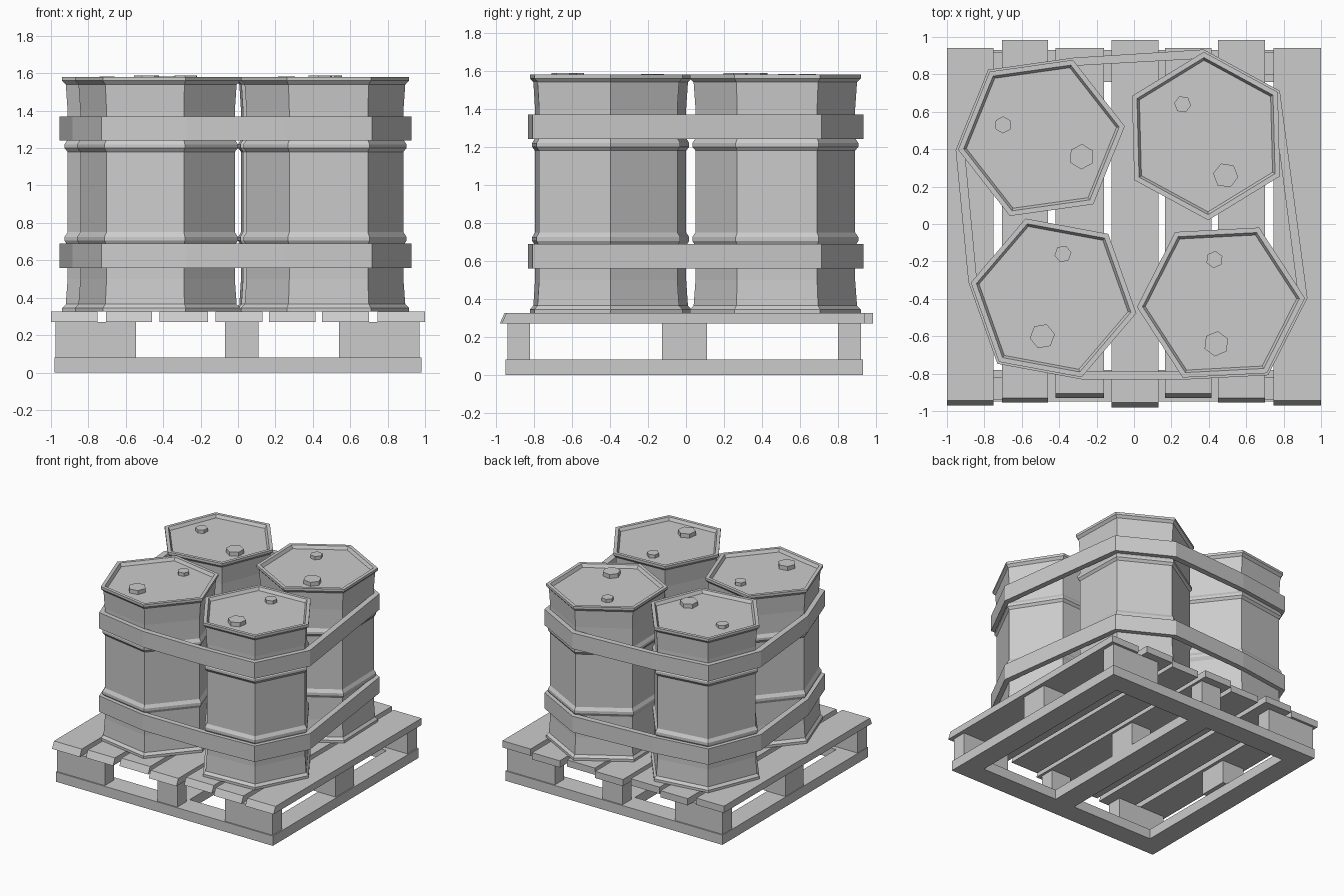
import bpy, bmesh, math
from mathutils import Vector, geometry

cube = bpy.data.objects.get("Cube")
if cube:
    bpy.data.objects.remove(cube, do_unlink=True)


def finish(bm, name):
    bmesh.ops.recalc_face_normals(bm, faces=bm.faces)
    mesh = bpy.data.meshes.new(name)
    bm.to_mesh(mesh)
    bm.free()
    obj = bpy.data.objects.new(name, mesh)
    bpy.context.collection.objects.link(obj)
    return obj


def box(name, x0, x1, y0, y1, z0, z1, front_inset=0):
    bm = bmesh.new()
    bmesh.ops.create_cube(bm, size=1)
    for v in bm.verts:
        right, back, top = (c > 0 for c in v.co)
        v.co = (x1 if right else x0, y1 if back else y0, z1 if top else z0)
        if top and not back:
            v.co.y += front_inset
    return finish(bm, name)


def hexagon(cx, cy, radius, degrees):
    return [Vector((cx + radius * math.cos(math.radians(degrees + 60 * i)),
                    cy + radius * math.sin(math.radians(degrees + 60 * i))))
            for i in range(6)]


def loft(bm, rings, closed=False):
    """Bridge (points, height) rings; cap the ends or join last to first."""
    loops = [[bm.verts.new((p.x, p.y, z)) for p in pts] for pts, z in rings]
    pairs = list(zip(loops, loops[1:]))
    if closed:
        pairs.append((loops[-1], loops[0]))
    for a, b in pairs:
        for i in range(len(a)):
            j = (i + 1) % len(a)
            bm.faces.new((a[i], a[j], b[j], b[i]))
    if not closed:
        bm.faces.new(loops[0][::-1])
        bm.faces.new(loops[-1])


# Pallet base frame and centre runner
SIDE, FRONT, BACK, BASE, DECK = 0.98, -0.95, 0.93, 0.08, 0.27
for name, y0, y1 in (("front", FRONT, FRONT + 0.17), ("back", BACK - 0.17, BACK)):
    box(f"{name}_base_board", -SIDE, SIDE, y0, y1, 0, BASE)
for name, x0, x1 in (("right", -SIDE, -0.81), ("centre", -0.07, 0.11), ("left", 0.81, SIDE)):
    box(f"{name}_base_runner", x0, x1, FRONT + 0.17, BACK - 0.17, 0, BASE)

# Pallet spacer blocks
for row, y0, y1, width in (("front", -0.94, -0.82, 0.43),
                           ("middle", -0.125, 0.11, 0.2),
                           ("back", 0.8, 0.92, 0.43)):
    box(f"{row}_right_block", -0.975, -0.975 + width, y0, y1, BASE, DECK)
    box(f"{row}_centre_block", -0.07, 0.11, y0, y1, BASE, DECK)
    box(f"{row}_left_block", 0.97 - width, 0.97, y0, y1, BASE, DECK)

# Pallet deck slats, staggered in length
SLATS = ((-1.0, -0.75, -0.97, 0.94), (-0.705, -0.46, -0.955, 0.985),
         (-0.42, -0.16, -0.93, 0.94), (-0.12, 0.13, -0.98, 0.985),
         (0.165, 0.415, -0.93, 0.94), (0.45, 0.7, -0.955, 0.985),
         (0.745, 1.0, -0.97, 0.94))
for i, (x0, x1, y0, y1) in enumerate(SLATS):
    box(f"deck_slat_{i + 1}", x0, x1, y0, y1, DECK, 0.325, 0.025)

# Six-sided drums: centre, rotation, small bung and large bung
DRUMS = (
    ("back_right", -0.495, 0.46, 8, (-0.70, 0.53), (-0.28, 0.36)),
    ("back_left", 0.385, 0.47, 31.5, (0.26, 0.64), (0.49, 0.26)),
    ("front_right", -0.43, -0.395, -10.5, (-0.38, -0.16), (-0.49, -0.60)),
    ("front_left", 0.465, -0.42, 3, (0.43, -0.19), (0.44, -0.64)),
)
PROFILE = ((0.45, 0.325), (0.45, 0.345), (0.43, 0.365), (0.42, 0.5),
           (0.42, 0.68), (0.437, 0.705), (0.437, 0.725), (0.42, 0.75),
           (0.42, 1.18), (0.437, 1.2), (0.437, 1.22), (0.42, 1.245),
           (0.42, 1.4), (0.43, 1.54), (0.45, 1.56), (0.45, 1.58),
           (0.42, 1.58), (0.405, 1.555))
for name, cx, cy, turn, small, large in DRUMS:
    bm = bmesh.new()
    loft(bm, [(hexagon(cx, cy, r, turn), z) for r, z in PROFILE])
    finish(bm, f"{name}_drum")
    for size, (bx, by), radius, top in (("small", small, 0.046, 1.582),
                                       ("large", large, 0.068, 1.588)):
        bm = bmesh.new()
        loft(bm, [(hexagon(bx, by, radius, turn + 20), z) for z in (1.55, top)])
        finish(bm, f"{name}_{size}_bung")

# Straps pulled tight around all four drums
outer, inner = ([p for _, cx, cy, turn, *_ in DRUMS for p in hexagon(cx, cy, r, turn)]
                for r in (0.463, 0.415))
hull = geometry.convex_hull_2d(outer)
outside = [outer[i] for i in hull]
inside = [inner[i] for i in hull]
for name, z0, z1 in (("lower", 0.56, 0.69), ("upper", 1.24, 1.37)):
    bm = bmesh.new()
    loft(bm, [(outside, z0), (outside, z1), (inside, z1), (inside, z0)], closed=True)
    finish(bm, f"{name}_strap")
